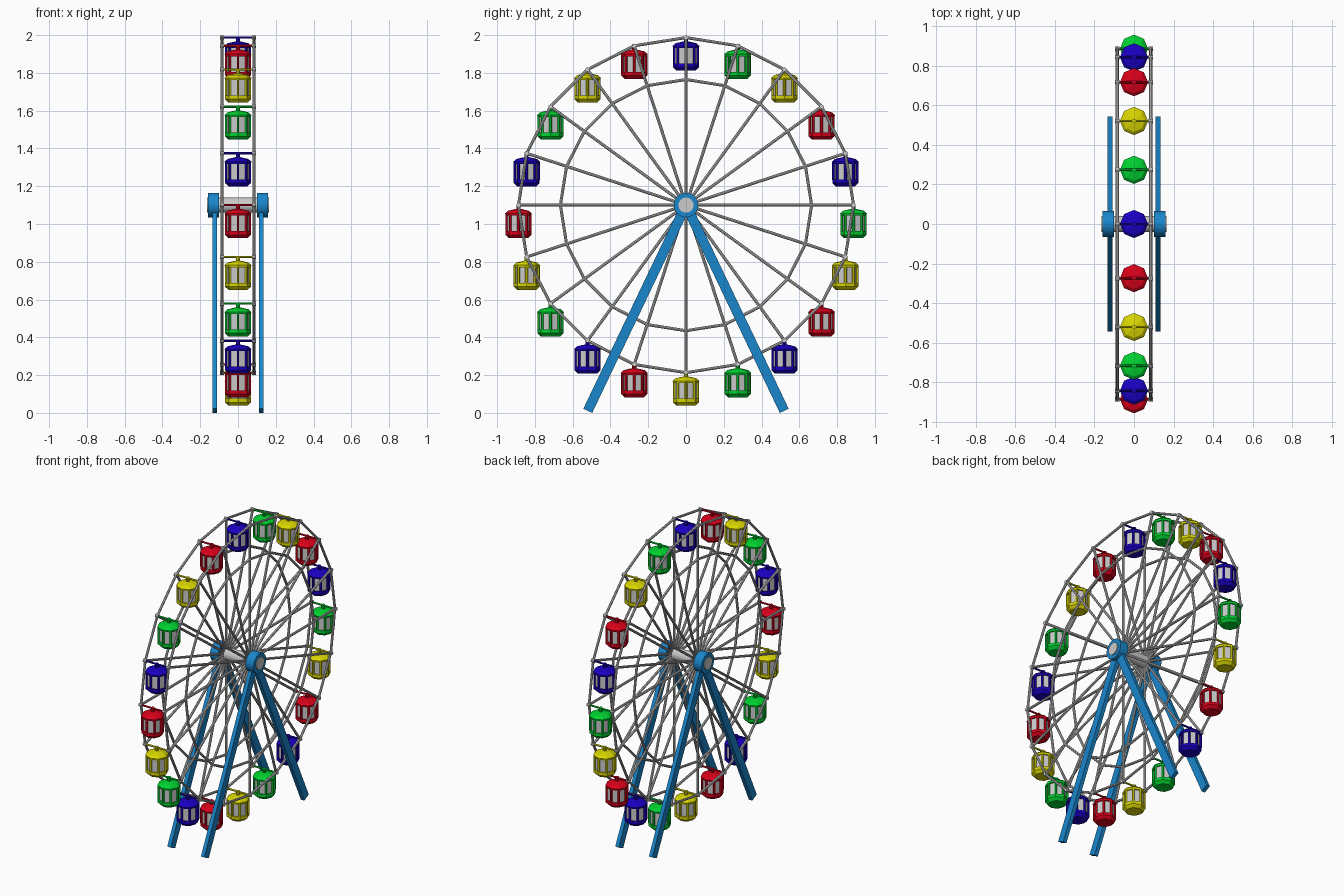
import bpy, bmesh
from math import sin, cos, pi, radians
from mathutils import Vector, Matrix

if "Cube" in bpy.data.objects:
    bpy.data.objects.remove(bpy.data.objects["Cube"])

HUB = Vector((0, 0, 1.1))
R_OUT, R_IN, RIM_X, N = 0.887, 0.665, 0.085, 20


def material(name, rgb):
    m = bpy.data.materials.new(name)
    m.diffuse_color = (*rgb, 1)
    m.use_nodes = True
    m.node_tree.nodes["Principled BSDF"].inputs["Base Color"].default_value = m.diffuse_color
    return m


def bar(bm, a, b, r, segs=8):
    """Closed cylinder between two points."""
    a, b = Vector(a), Vector(b)
    d = b - a
    mat = Matrix.Translation((a + b) / 2) @ d.to_track_quat('Z', 'Y').to_matrix().to_4x4()
    bmesh.ops.create_cone(bm, cap_ends=True, segments=segs, radius1=r, radius2=r,
                          depth=d.length, matrix=mat)


def lathe(bm, profile, segs=8):
    """Closed solid from (radius, z) rings, bottom to top."""
    rings = [[bm.verts.new((r * cos(2 * pi * k / segs), r * sin(2 * pi * k / segs), z))
              for k in range(segs)] for r, z in profile]
    for lo, hi in zip(rings, rings[1:]):
        for k in range(segs):
            j = (k + 1) % segs
            bm.faces.new((lo[k], lo[j], hi[j], hi[k]))
    bm.faces.new(rings[0][::-1])
    bm.faces.new(rings[-1])


def to_mesh(bm, name, mat=None):
    me = bpy.data.meshes.new(name)
    bm.to_mesh(me)
    bm.free()
    if mat:
        me.materials.append(mat)
    return me


def place(me, name, loc=(0, 0, 0), smooth=False):
    ob = bpy.data.objects.new(name, me)
    ob.location = loc
    bpy.context.collection.objects.link(ob)
    if smooth:
        bpy.ops.object.select_all(action='DESELECT')
        ob.select_set(True)
        bpy.context.view_layer.objects.active = ob
        bpy.ops.object.shade_smooth_by_angle(angle=radians(40))
    return ob


def spoke_dir(i):
    a = pi / 2 - i * 2 * pi / N
    return Vector((0, cos(a), sin(a)))


frame_blue = material("frame_blue", (0.01, 0.24, 0.6))
cabin_mats = [material("blue", (0.01, 0.0, 0.55)), material("green", (0.0, 0.65, 0.03)),
              material("yellow", (0.7, 0.68, 0.0)), material("red", (0.7, 0.0, 0.01))]

# Wheel sides: outer and inner rims plus spokes
for side, label in ((-1, "left"), (1, "right")):
    x = Vector((side * RIM_X, 0, 0))
    for radius, rim in ((R_OUT, "outer_rim"), (R_IN, "inner_rim")):
        bpy.ops.mesh.primitive_torus_add(major_segments=N, minor_segments=8, major_radius=radius,
                                         minor_radius=0.008, location=HUB + x,
                                         rotation=(0, pi / 2, 0))
        bpy.context.object.name = f"{label}_{rim}"
    bm = bmesh.new()
    for i in range(N):
        bar(bm, HUB + x, HUB + x + spoke_dir(i) * R_OUT, 0.008)
    place(to_mesh(bm, "spokes"), f"{label}_spokes", smooth=True)

# Axle through both hubs
bm = bmesh.new()
bar(bm, HUB - Vector((0.165, 0, 0)), HUB + Vector((0.165, 0, 0)), 0.04, 32)
place(to_mesh(bm, "axle"), "axle", smooth=True)

# Blue bearings and A-frame legs
for side, label in ((-1, "left"), (1, "right")):
    bm = bmesh.new()
    bar(bm, HUB + Vector((side * 0.1, 0, 0)), HUB + Vector((side * 0.159, 0, 0)), 0.065, 32)
    place(to_mesh(bm, "bearing", frame_blue), f"{label}_bearing", smooth=True)
    for fb, end in ((-1, "front"), (1, "back")):
        foot = Vector((side * 0.1225, fb * 0.52, 0.011))
        top = HUB + Vector((side * 0.1225, 0, 0))
        d = (top - foot).normalized()
        across = Vector((1, 0, 0)).cross(d)
        rot = Matrix((Vector((1, 0, 0)), across, d)).transposed().to_4x4()
        size = Matrix.Diagonal((0.025, 0.052, (top - foot).length, 1))
        bm = bmesh.new()
        bmesh.ops.create_cube(bm, size=1,
                              matrix=Matrix.Translation((foot + top) / 2) @ rot @ size)
        place(to_mesh(bm, "leg", frame_blue), f"{label}_{end}_leg")

# Cabin frames, one mesh per colour: pivot bar, hanger, roof, posts, tub
cabin_meshes = []
for mat in cabin_mats:
    bm = bmesh.new()
    bar(bm, (-RIM_X, 0, 0), (RIM_X, 0, 0), 0.006)
    bar(bm, (0, 0, 0.006), (0, 0, -0.03), 0.011)
    lathe(bm, [(0.068, -0.056), (0.071, -0.044), (0.055, -0.03), (0.012, -0.02)])
    lathe(bm, [(0.05, -0.175), (0.069, -0.157), (0.069, -0.138)])
    for k in range(8):
        px, py = 0.062 * cos(k * pi / 4), 0.062 * sin(k * pi / 4)
        bar(bm, (px, py, -0.14), (px, py, -0.05), 0.0075, 6)
    cabin_meshes.append(to_mesh(bm, "cabin_frame", mat))

# Grey window panes and rim nuts at each pivot
bm = bmesh.new()
lathe(bm, [(0.059, -0.145), (0.059, -0.05)])
panes = to_mesh(bm, "cabin_panes")
bm = bmesh.new()
for s in (-1, 1):
    bar(bm, (s * 0.074, 0, 0), (s * 0.096, 0, 0), 0.0115, 8)
nuts = to_mesh(bm, "pivot_nuts")

for i in range(N):
    pos = HUB + spoke_dir(i) * R_OUT
    place(cabin_meshes[i % 4], f"cabin_{i + 1}", pos)
    place(panes, f"cabin_panes_{i + 1}", pos)
    place(nuts, f"pivot_nuts_{i + 1}", pos)
